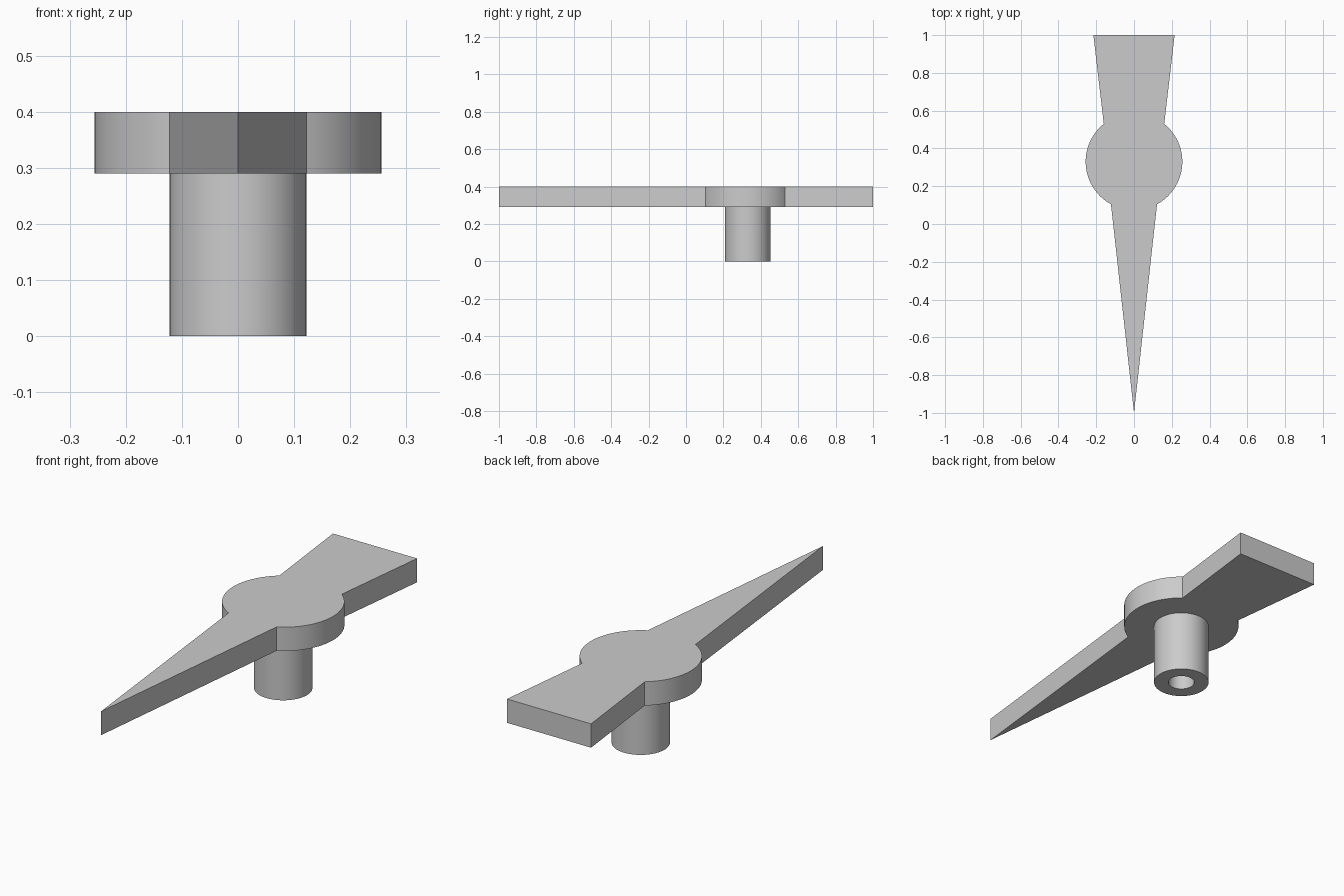
import bpy
import bmesh
from math import radians, cos, sin, atan2, pi

cube = bpy.data.objects.get("Cube")
if cube:
    bpy.data.objects.remove(cube, do_unlink=True)

HUB_Y = 0.33       # centre of hub and stem
HUB_R = 0.256
PLATE_Z = 0.29     # underside of the pointer plate
TOP_Z = 0.40

grey = bpy.data.materials.new("plain grey")
grey.use_nodes = True
colour = (0.6, 0.6, 0.6, 1)
grey.diffuse_color = colour
grey.node_tree.nodes["Principled BSDF"].inputs["Base Color"].default_value = colour


def finish(bm, name):
    """Turn a bmesh into a shaded, coloured object."""
    bmesh.ops.recalc_face_normals(bm, faces=bm.faces)
    mesh = bpy.data.meshes.new(name)
    bm.to_mesh(mesh)
    bm.free()
    mesh.materials.append(grey)
    obj = bpy.data.objects.new(name, mesh)
    bpy.context.collection.objects.link(obj)
    bpy.ops.object.select_all(action="DESELECT")
    obj.select_set(True)
    bpy.context.view_layer.objects.active = obj
    bpy.ops.object.shade_smooth_by_angle(angle=radians(30))
    return obj


# Pointer plate: tapered tip, round hub and flared tail in one outline
def pointer_plate():
    start = atan2(-0.225, 0.122)
    end = atan2(0.20, 0.16)
    steps = 32
    half = []
    for i in range(steps + 1):
        a = start + (end - start) * i / steps
        half.append((HUB_R * cos(a), HUB_Y + HUB_R * sin(a)))
    half.append((0.215, 1.0))
    outline = [(0, -1.0)] + half + [(-x, y) for x, y in reversed(half)]

    bm = bmesh.new()
    base = bm.faces.new([bm.verts.new((x, y, PLATE_Z)) for x, y in outline])
    result = bmesh.ops.extrude_face_region(bm, geom=[base], use_keep_orig=True)
    top = [v for v in result["geom"] if isinstance(v, bmesh.types.BMVert)]
    bmesh.ops.translate(bm, verts=top, vec=(0, 0, TOP_Z - PLATE_Z))
    finish(bm, "pointer_plate")


# Stem: turned profile with a blind bore in its lower end
def stem():
    profile = [(0.122, PLATE_Z), (0.122, 0), (0.058, 0), (0.058, 0.27)]
    sides = 64
    bm = bmesh.new()
    rings = []
    for r, z in profile:
        angles = [2 * pi * i / sides for i in range(sides)]
        rings.append([bm.verts.new((r * cos(a), HUB_Y + r * sin(a), z)) for a in angles])
    for lower, upper in zip(rings, rings[1:]):
        for i in range(sides):
            j = (i + 1) % sides
            bm.faces.new((lower[i], lower[j], upper[j], upper[i]))
    bm.faces.new(rings[0])
    bm.faces.new(rings[-1])
    finish(bm, "stem")


pointer_plate()
stem()
